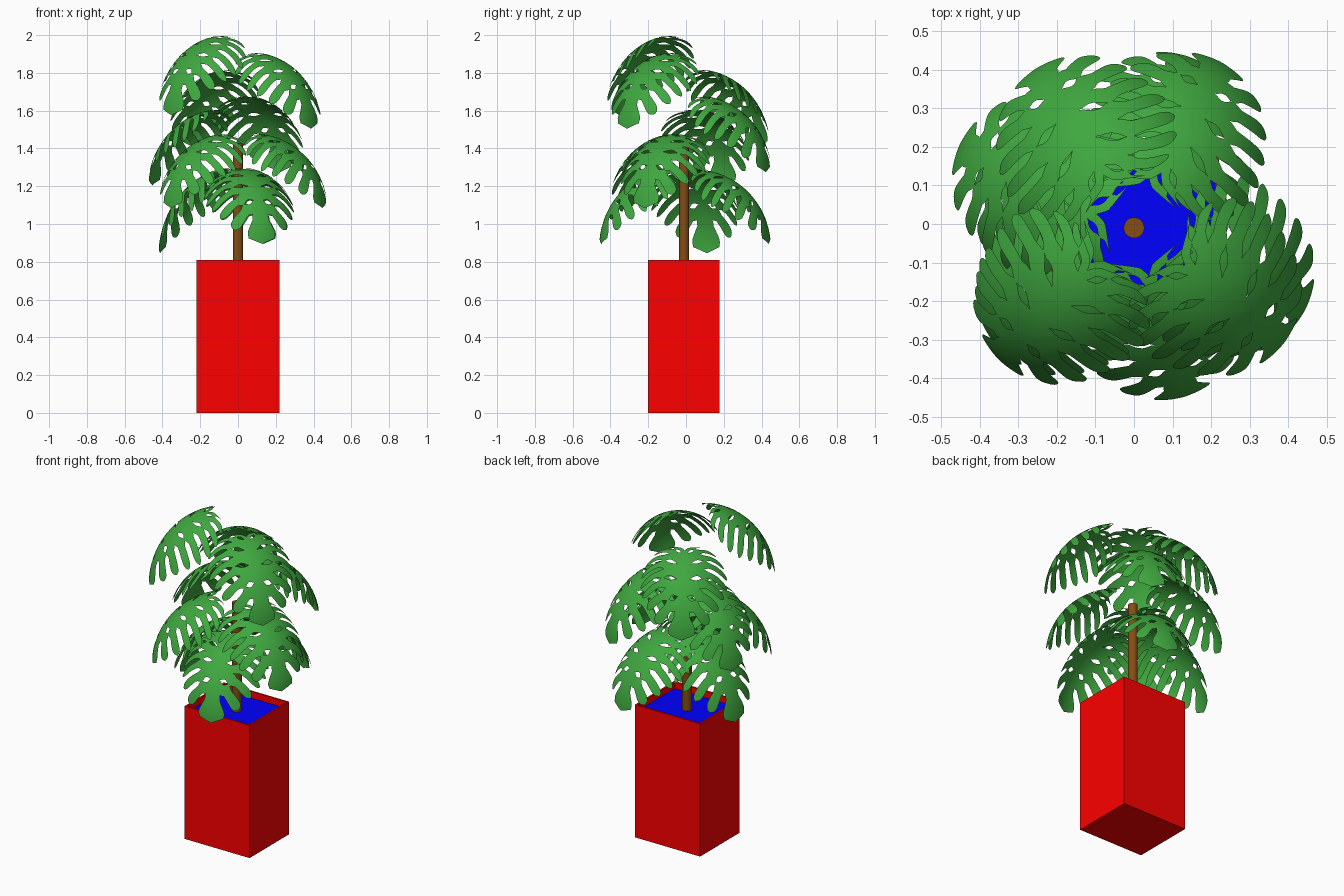
import bpy, bmesh, math

if "Cube" in bpy.data.objects:
    bpy.data.objects.remove(bpy.data.objects["Cube"])

def material(name, rgb):
    m = bpy.data.materials.new(name)
    m.diffuse_color = (*rgb, 1)
    m.use_nodes = True
    m.node_tree.nodes["Principled BSDF"].inputs["Base Color"].default_value = m.diffuse_color
    return m

RED = material("planter_red", (1, 0, 0))
BLUE = material("soil_blue", (0, 0, 1))
BROWN = material("stem_brown", (0.235, 0.075, 0.007))
GREEN = material("leaf_green", (0.05, 0.39, 0.05))

def finish(bm, name, mat, smooth=False):
    me = bpy.data.meshes.new(name)
    bm.to_mesh(me)
    bm.free()
    me.materials.append(mat)
    for p in me.polygons:
        p.use_smooth = smooth
    ob = bpy.data.objects.new(name, me)
    bpy.context.collection.objects.link(ob)
    return ob

# Planter: open box with thin walls, and a soil sheet
CY, WX, WY, H, WALL, SOIL = -0.012, 0.22, 0.19, 0.81, 0.01, 0.77

def ring(bm, hx, hy, z):
    return [bm.verts.new((sx * hx, CY + sy * hy, z))
            for sx, sy in ((-1, -1), (1, -1), (1, 1), (-1, 1))]

bm = bmesh.new()
rings = [ring(bm, WX, WY, 0), ring(bm, WX, WY, H),
         ring(bm, WX - WALL, WY - WALL, H), ring(bm, WX - WALL, WY - WALL, SOIL - 0.01)]
for a, b in zip(rings, rings[1:]):
    for i in range(4):
        j = (i + 1) % 4
        bm.faces.new((a[i], a[j], b[j], b[i]))
bm.faces.new(rings[0][::-1])
bm.faces.new(rings[-1])
finish(bm, "planter", RED)

bm = bmesh.new()
bm.faces.new(ring(bm, WX - WALL, WY - WALL, SOIL))
finish(bm, "soil", BLUE)

# Stem
bpy.ops.mesh.primitive_cylinder_add(vertices=20, radius=0.027, depth=1.43 - SOIL,
                                    location=(0, -0.01, (1.43 + SOIL) / 2))
stem = bpy.context.object
stem.name = "stem"
stem.data.materials.append(BROWN)
bpy.ops.object.shade_smooth_by_angle()

# Leaf: half outline sampled by rib position, split into fingers with holes between
EDGE = [(0, .02, -.03), (.1, .12, -.07), (.22, .22, -.03), (.36, .285, .07),
        (.5, .29, .19), (.66, .25, .32), (.8, .18, .43), (.9, .1, .5), (1, 0, .54)]
N, SUB, STEPS = 9, 6, 24
TIP = 0.78

def edge(a):
    for (a0, x0, y0), (a1, x1, y1) in zip(EDGE, EDGE[1:]):
        if a <= a1 + 1e-9:
            f = (a - a0) / (a1 - a0)
            return x0 + f * (x1 - x0), y0 + f * (y1 - y0)

def trim(t, k):
    # share of a finger's width cut away on one side at distance t from the rib
    if t < 0.15:
        return 0
    if t < 0.38:
        return 0.24 * math.sin(math.pi * (t - 0.15) / 0.23) if k % 2 else 0
    start = 0.46 if k % 2 else 0.4
    if t < start:
        return 0
    g = 0.2 * min(1, (t - start) / 0.1)
    if t > TIP:
        f = (t - TIP) / (1 - TIP)
        g = 0.5 - (0.5 - g) * math.sqrt(max(0.03, 1 - f ** 2.5))
    return g

def flat(s, t):
    a = s / N
    ex, ey = edge(a)
    my = 0.38 * a
    return ex * t, my + (ey - my) * t - 0.04 * math.sin(math.pi * t) * (ex / 0.29)

T0, K, C = 0.2, 2.45, 3.6

def bend(x, y, drop):
    # arch along the rib, droop to both sides
    th = T0 + K * y
    r = 0.15 + (math.sin(th) - math.sin(T0)) / K
    z = (math.cos(th) - math.cos(T0)) / K
    n = -(1 - math.cos(C * x)) / C
    return r + n * math.sin(th), math.sin(C * x) / C, (z + n * math.cos(th)) * drop / 0.385

def leaf(name, azimuth, top, drop, shift):
    bm = bmesh.new()
    az = math.radians(azimuth)
    ca, sa = math.cos(az), math.sin(az)
    for side in (-1, 1):
        for k in range(N):
            rows = []
            for i in range(STEPS + 1):
                t = i / STEPS
                lo = k + (trim(t, k) if k else max(0, trim(t, 0) - 0.2))
                hi = k + 1 - (trim(t, k + 1) if k < N - 1 else 0)
                if k == N - 1:
                    lo = k + min(lo - k, 0.35)
                row = []
                for j in range(SUB + 1):
                    x, y = flat(lo + (hi - lo) * j / SUB, t)
                    r, w, z = bend(x, y, drop)
                    r += shift
                    w *= side
                    row.append(bm.verts.new((r * ca - w * sa, r * sa + w * ca, top + z)))
                rows.append(row)
            for a, b in zip(rows, rows[1:]):
                for j in range(SUB):
                    q = (a[j], a[j + 1], b[j + 1], b[j])
                    bm.faces.new(q if side < 0 else q[::-1])
    bmesh.ops.remove_doubles(bm, verts=bm.verts, dist=0.0004)
    bm.normal_update()
    if sum(f.normal.z for f in bm.faces) < 0:
        bmesh.ops.reverse_faces(bm, faces=bm.faces)
    finish(bm, name, GREEN, True)

# Leaves around the stem: azimuth in degrees, height of the top, drop to the tip, reach
LEAVES = [(225, 1.99, .42, .02), (321, 1.90, .40, .02), (122, 1.81, .40, 0),
          (62, 1.67, .40, 0), (156, 1.60, .40, .02), (222, 1.47, .39, 0),
          (334, 1.47, .39, .02), (286, 1.29, .40, -.01), (165, 1.29, .45, -.05),
          (73, 1.28, .39, -.02)]
for i, row in enumerate(LEAVES):
    leaf(f"leaf_{i + 1}", *row)
